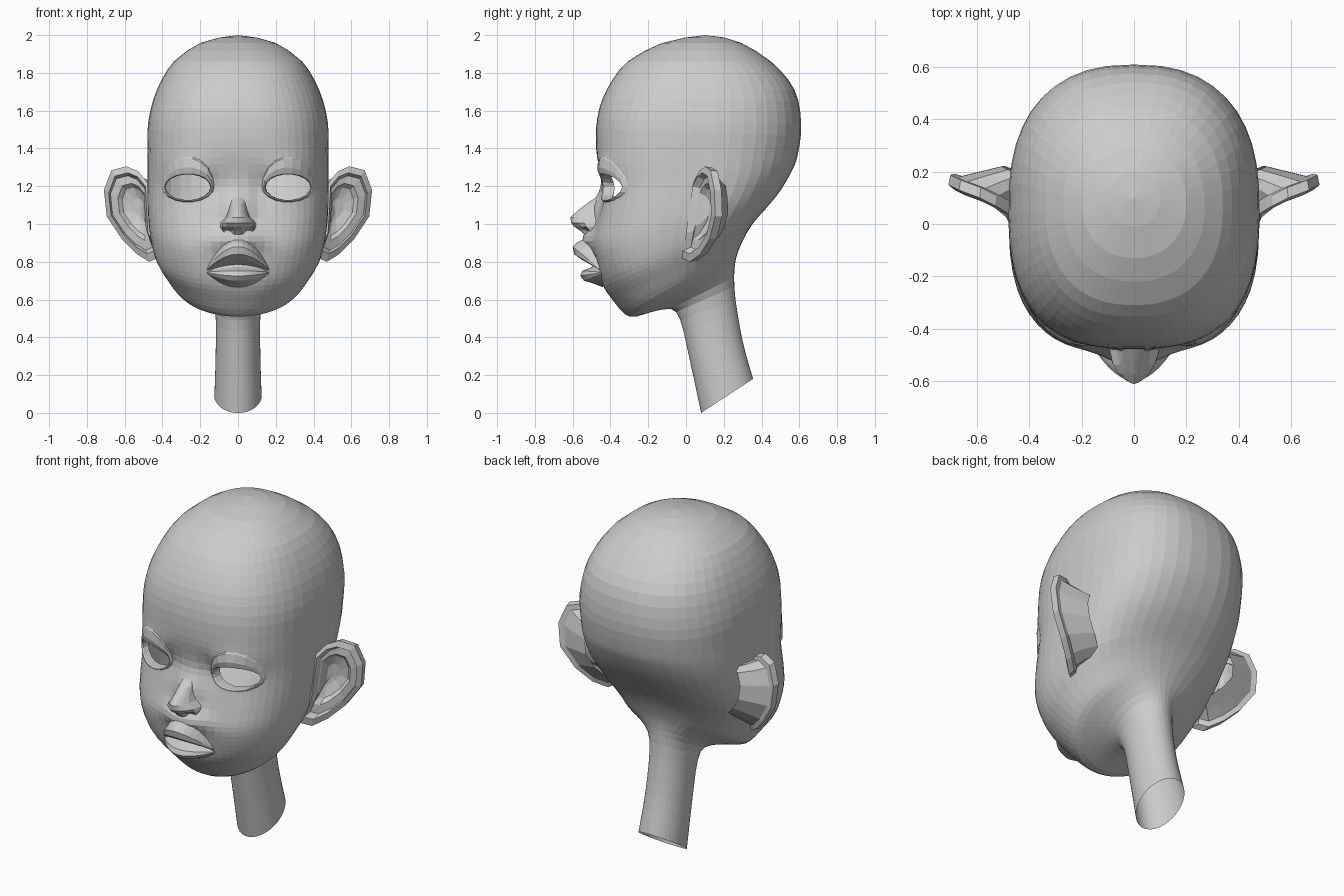
import bpy, bmesh
from math import sin, cos, pi, exp, copysign
from mathutils import Vector
from mathutils.bvhtree import BVHTree

if "Cube" in bpy.data.objects:
    bpy.data.objects.remove(bpy.data.objects["Cube"])

grey = bpy.data.materials.new("plain_grey")
grey.use_nodes = True
grey.diffuse_color = (0.6, 0.6, 0.6, 1)
grey.node_tree.nodes["Principled BSDF"].inputs["Base Color"].default_value = grey.diffuse_color


def loft(rings, tip=None, closed=True):
    """Skin rows of points, optionally closing the last ring to a tip."""
    bm = bmesh.new()
    rows = [[bm.verts.new(p) for p in ring] for ring in rings]
    n = len(rows[0])
    for a, b in zip(rows, rows[1:]):
        for i in range(n if closed else n - 1):
            j = (i + 1) % n
            bm.faces.new((a[i], a[j], b[j], b[i]))
    if tip is not None:
        t = bm.verts.new(tip)
        for i in range(n):
            bm.faces.new((rows[-1][i], rows[-1][(i + 1) % n], t))
    return bm


def finish(bm, name):
    bmesh.ops.remove_doubles(bm, verts=bm.verts[:], dist=1e-5)
    bmesh.ops.recalc_face_normals(bm, faces=bm.faces[:])
    mesh = bpy.data.meshes.new(name)
    bm.to_mesh(mesh)
    bm.free()
    mesh.materials.append(grey)
    bpy.context.collection.objects.link(bpy.data.objects.new(name, mesh))


def spline(a, b, c, d, t):
    return [0.5 * (2 * q + (r - p) * t + (2 * p - 5 * q + 4 * r - s) * t * t
                   + (3 * q - p - 3 * r + s) * t ** 3) for p, q, r, s in zip(a, b, c, d)]


# Tilted sections, neck to crown: front y, front z, back y, back z, half width, front roundness
KEYS = [(.08, 0, .355, .18, .125, 1), (.02, .28, .3, .38, .118, 1),
        (-.03, .49, .262, .6, .12, 1), (-.08, .55, .255, .72, .145, 1),
        (-.18, .535, .26, .79, .225, 1), (-.3, .51, .275, .85, .325, 1),
        (-.39, .6, .31, .93, .395, .92), (-.45, .7, .36, 1.01, .443, .82),
        (-.475, .85, .43, 1.09, .468, .74), (-.465, 1, .495, 1.17, .478, .7),
        (-.445, 1.2, .555, 1.27, .48, .7), (-.475, 1.39, .59, 1.36, .48, .74),
        (-.47, 1.56, .61, 1.525, .475, .77), (-.42, 1.71, .575, 1.71, .43, .8),
        (-.31, 1.86, .45, 1.86, .34, .85), (-.13, 1.957, .29, 1.96, .2, .92),
        (-.01, 1.986, .2, 1.988, .1, 1)]
STEPS = [3, 3, 2, 2, 3, 4, 4, 5, 5, 6, 5, 3, 3, 3, 2, 1]
COLUMNS = 52

# Face relief: x, z, spread x, spread z, height
BUMPS = [(0, .92, .09, .045, .075), (0, 1.08, .05, .06, .05),        # muzzle, nose bridge
         (.28, .9, .11, .1, .02), (.265, 1.29, .09, .05, .02),       # cheeks, lids
         (.13, 1.2, .04, .06, -.02)]                                 # eye corners


def gauss(d, spread):
    return exp(-(d / spread) ** 2 / 2)


def relief(x, z):
    return sum(k * gauss(abs(x) - bx, sx) * gauss(z - bz, sz) for bx, bz, sx, sz, k in BUMPS)


def section(key):
    fy, fz, by, bz, w, front = key
    ring = []
    for i in range(COLUMNS):
        u = 2 * i / COLUMNS - 1
        a = copysign(abs(u) ** 1.3, u) * pi
        e = front if cos(a) > 0 else max(front, .82)
        x = w * copysign(abs(sin(a)) ** e, sin(a))
        c = copysign(abs(cos(a)) ** e, cos(a))
        y = (fy + by) / 2 - c * (by - fy) / 2
        z = fz + (bz - fz) * (1 - c) / 2
        if c > 0:
            y -= relief(x, z) * min(1, c * 3)
        ring.append((x, y, z))
    return ring


# Head and neck shell, open under the neck
rings = []
for k, steps in enumerate(STEPS):
    quad = [KEYS[max(0, min(len(KEYS) - 1, k + d))] for d in (-1, 0, 1, 2)]
    rings += [section(spline(*quad, s / steps)) for s in range(steps)]
rings.append(section(KEYS[-1]))
head = loft(rings, (0, .1, 2))
surface = BVHTree.FromBMesh(head)

EYE_X, EYE_Z, EYE_W, EYE_H, SIDES = .265, 1.195, .122, .07, 18


def eye_ring(side, scale, depth, lift=0):
    ring = []
    for i in range(SIDES):
        a = 2 * pi * i / SIDES
        x = side * (EYE_X + EYE_W * scale * cos(a))
        z = EYE_Z + EYE_H * scale * sin(a) + lift * max(0, sin(a))
        hit = surface.ray_cast(Vector((x, -2, z)), Vector((0, 1, 0)))[0]
        ring.append(Vector((x, hit.y + depth, z)))
    return ring


# Eye openings are trimmed out of the shell, then edged with lids
for side, label in ((1, "left"), (-1, "right")):
    hole = [f for f in head.faces if f.calc_center_median().y < -.1
            and abs(f.calc_center_median().x - side * EYE_X) < .19
            and abs(f.calc_center_median().z - EYE_Z) < .14]
    edge = eye_ring(side, 1, 0)
    for p, q in zip(edge, edge[1:] + edge[:1]):
        normal = Vector((q.z - p.z, 0, p.x - q.x)) * side
        parts = set(hole) | {e for f in hole for e in f.edges} | {v for f in hole for v in f.verts}
        cut = bmesh.ops.bisect_plane(head, geom=list(parts), plane_co=p, plane_no=normal, dist=1e-5)
        hole = [f for f in cut["geom"] if isinstance(f, bmesh.types.BMFace)
                and (f.calc_center_median() - p).dot(normal) < 0]
    bmesh.ops.delete(head, geom=hole, context="FACES")
    finish(loft([eye_ring(side, 1.15, .005, .09), eye_ring(side, 1.12, -.008, .075),
                 eye_ring(side, 1.07, -.016, .03), eye_ring(side, 1.02, -.014),
                 eye_ring(side, .98, -.004), eye_ring(side, .97, .045)]), label + "_eyelid")
finish(head, "head")


def face_patch(name, rows, edge_y, corner_z, power, columns):
    """Arched patch on the face; rows: middle z, middle y, half width, dent beside the middle."""
    grid = []
    for z, y, width, dent in rows:
        line = []
        for i in range(columns + 1):
            t = 2 * i / columns - 1
            arch = max(0, cos(t * pi / 2)) ** power
            end_z = z if corner_z is None else corner_z
            hollow = dent if .3 < abs(t) < .65 else 0
            line.append((width * t, edge_y + (y - edge_y) * arch + hollow, end_z + (z - end_z) * arch))
        grid.append(line)
    finish(loft(grid, closed=False), name)


# Nose from bridge to base, with nostrils hollowed underneath
face_patch("nose", [(1.15, -.465, .03, 0), (1.11, -.522, .045, 0), (1.07, -.575, .055, 0),
                    (1.035, -.612, .07, 0), (1.005, -.608, .1, 0), (.985, -.59, .105, .01),
                    (.965, -.56, .1, .03), (.945, -.54, .085, .01), (.93, -.51, .07, 0)],
           -.45, None, .5, 10)
# Lips share the mouth corners and fold inward along the mouth line
face_patch("lips", [(z, y, .175, 0) for z, y in
                    [(.925, -.53), (.9, -.58), (.88, -.6), (.84, -.592), (.81, -.55), (.785, -.49),
                     (.772, -.5), (.752, -.548), (.725, -.56), (.7, -.54), (.685, -.49), (.665, -.44)]],
           -.435, .745, .85, 14)

# Ears: rim outline from the lobe, up the cheek side and round the outer edge
RIM = [(.425, -.02, .82), (.465, 0, .93), (.475, .02, 1.1), (.48, .04, 1.22), (.53, .07, 1.28),
       (.59, .1, 1.305), (.67, .13, 1.285), (.71, .15, 1.18), (.695, .155, 1.04),
       (.615, .125, .92), (.535, .075, .84), (.47, .02, .8)]
CENTRE = Vector((.575, .075, 1.08))
# Layers from the root behind to the bowl in front: scale, x shift, y shift
LAYERS = [(.6, -.15, .1), (.72, -.08, .07), (.86, -.02, .04), (.97, -.004, .04), (1, 0, 0),
          (.85, -.005, -.01), (.78, -.005, .025), (.6, -.02, .02), (.5, -.03, .045), (.25, -.05, .06)]
for side, label in ((1, "left"), (-1, "right")):
    layers = []
    for scale, dx, dy in LAYERS:
        ring = [CENTRE + (Vector(p) - CENTRE) * scale + Vector((dx, dy, 0)) for p in RIM]
        layers.append([(side * p.x, p.y, p.z) for p in ring])
    finish(loft(layers, (side * .515, .14, 1.06)), label + "_ear")
